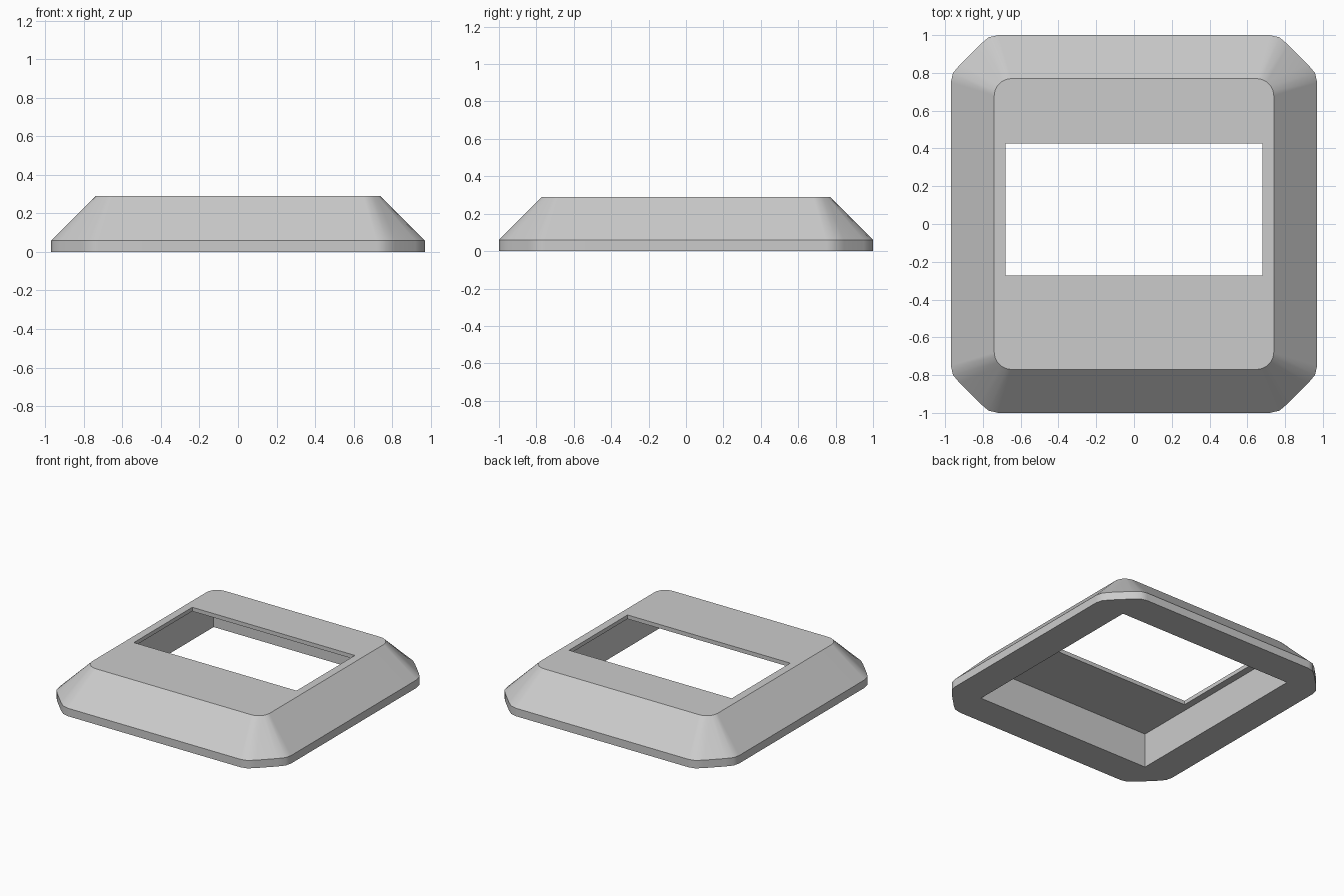
import bpy, bmesh, math

cube = bpy.data.objects.get("Cube")
if cube:
    bpy.data.objects.remove(cube, do_unlink=True)

grey = bpy.data.materials.new("plain_grey")
grey.use_nodes = True
colour = (0.6, 0.6, 0.6, 1)
grey.diffuse_color = colour
grey.node_tree.nodes["Principled BSDF"].inputs["Base Color"].default_value = colour

# Corner cut of the base, as insets from the sharp corner
half_corner = [(0, 0.25), (0.012, 0.2), (0.05, 0.155)]
base_corner = half_corner + [(b, a) for a, b in reversed(half_corner)]
# Rounded corner of the top
R = 0.09
steps = len(base_corner) - 1
top_corner = [(R * (1 - math.cos(i / steps * math.pi / 2)),
               R * (1 - math.sin(i / steps * math.pi / 2))) for i in range(steps + 1)]


def outline(hx, hy, corner):
    """Counter-clockwise rectangle with the corner shape in each quadrant."""
    quarter = [(hx - a, hy - b) for a, b in corner]
    pts = []
    for sx, sy in ((1, 1), (-1, 1), (-1, -1), (1, -1)):
        q = quarter if sx * sy > 0 else quarter[::-1]
        pts += [(sx * x, sy * y) for x, y in q]
    return pts


def loft(name, layers):
    """Closed solid through stacked outlines."""
    bm = bmesh.new()
    rings = [[bm.verts.new((x, y, z)) for x, y in pts] for pts, z in layers]
    n = len(rings[0])
    for lo, hi in zip(rings, rings[1:]):
        for i in range(n):
            j = (i + 1) % n
            bm.faces.new((lo[i], lo[j], hi[j], hi[i]))
    bm.faces.new(rings[0][::-1])
    bm.faces.new(rings[-1])
    bmesh.ops.recalc_face_normals(bm, faces=bm.faces)
    mesh = bpy.data.meshes.new(name)
    bm.to_mesh(mesh)
    bm.free()
    mesh.materials.append(grey)
    ob = bpy.data.objects.new(name, mesh)
    bpy.context.collection.objects.link(ob)
    return ob


def cut_box(target, x, y0, y1, z0, z1):
    """Subtract a box from the target."""
    pts = [(x, y0), (x, y1), (-x, y1), (-x, y0)]
    cutter = loft("cutter", [(pts, z0), (pts, z1)])
    cutter.hide_render = True
    mod = target.modifiers.new("cut", "BOOLEAN")
    mod.operation = "DIFFERENCE"
    mod.solver = "EXACT"
    mod.object = cutter
    bpy.context.view_layer.objects.active = target
    bpy.ops.object.modifier_apply(modifier=mod.name)
    bpy.data.objects.remove(cutter, do_unlink=True)


# Bezel shell: short upright rim, then sloping sides up to the flat top
base = outline(0.97, 1.0, base_corner)
top = outline(0.74, 0.77, top_corner)
bezel = loft("bezel_frame", [(base, 0), (base, 0.06), (top, 0.29)])

# Hollow underside and the window opening
cut_box(bezel, 0.733, -0.756, 0.756, -0.1, 0.26)
cut_box(bezel, 0.68, -0.273, 0.425, 0.1, 0.5)

# Smooth corners, crisp edges and flat sides
bpy.ops.object.select_all(action="DESELECT")
bezel.select_set(True)
bpy.context.view_layer.objects.active = bezel
bpy.ops.object.shade_smooth_by_angle(angle=math.radians(30))
normals = bezel.modifiers.new("flat_sides", "WEIGHTED_NORMAL")
normals.keep_sharp = True
